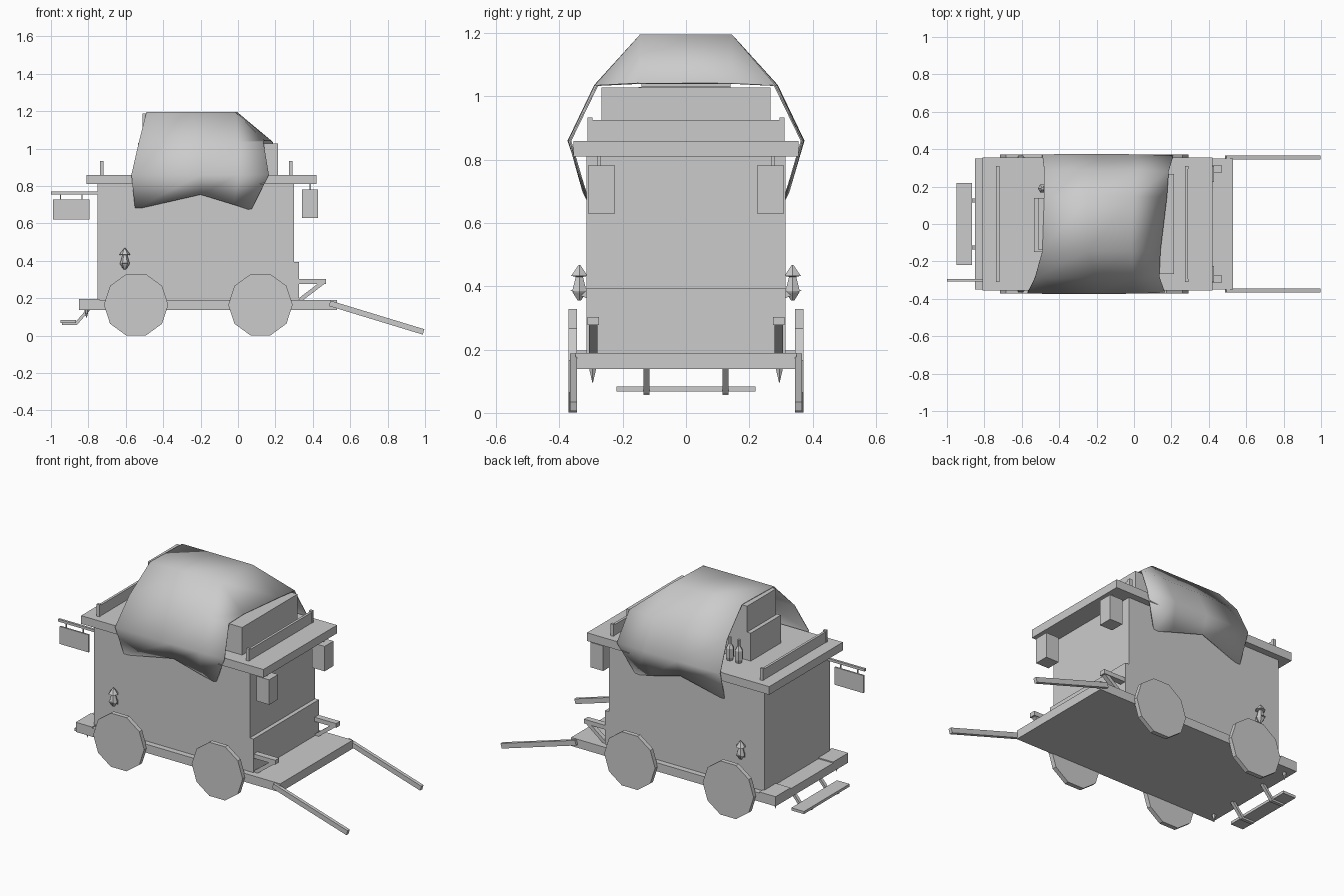
import bpy, bmesh, math
from mathutils import Vector

if "Cube" in bpy.data.objects:
    bpy.data.objects.remove(bpy.data.objects["Cube"])


def finish(name, bm, smooth=False):
    bmesh.ops.recalc_face_normals(bm, faces=bm.faces)
    me = bpy.data.meshes.new(name)
    bm.to_mesh(me)
    bm.free()
    ob = bpy.data.objects.new(name, me)
    bpy.context.collection.objects.link(ob)
    if smooth:
        for p in me.polygons:
            p.use_smooth = True
    return ob


def box(name, x, y, z):
    """Box from (min, max) pairs."""
    bm = bmesh.new()
    bmesh.ops.create_cube(bm, size=1)
    for v in bm.verts:
        v.co = Vector([r[0] + (c + 0.5) * (r[1] - r[0]) for r, c in zip((x, y, z), v.co)])
    return finish(name, bm)


def extrude_xz(name, pts, y0, y1):
    """Side profile in x-z, extruded along y."""
    bm = bmesh.new()
    f = bm.faces.new([bm.verts.new((x, y0, z)) for x, z in pts])
    r = bmesh.ops.extrude_face_region(bm, geom=[f])
    bmesh.ops.translate(bm, vec=(0, y1 - y0, 0),
                        verts=[g for g in r['geom'] if isinstance(g, bmesh.types.BMVert)])
    return finish(name, bm)


def bar(name, a, b, t, y0, y1):
    """Straight bar between two x-z points with thickness t."""
    a, b = Vector(a), Vector(b)
    d = (b - a).normalized()
    n = Vector((-d.y, d.x)) * t / 2
    return extrude_xz(name, [a - n, b - n, b + n, a + n], y0, y1)


def lathe(name, profile, loc, sides):
    """Turned part from (radius, z) points."""
    bm = bmesh.new()
    rings = [[bm.verts.new((loc[0] + r * math.cos(2 * math.pi * i / sides),
                            loc[1] + r * math.sin(2 * math.pi * i / sides), loc[2] + z))
              for i in range(sides)] for r, z in profile]
    for a, b in zip(rings, rings[1:]):
        for i in range(sides):
            j = (i + 1) % sides
            bm.faces.new((a[i], a[j], b[j], b[i]))
    bm.faces.new(rings[0][::-1])
    bm.faces.new(rings[-1])
    return finish(name, bm)


# Wagon body, floor and roof
box("body", (-.75, .30), (-.315, .315), (.185, .82))
box("chassis", (-.85, .53), (-.35, .35), (.138, .19))
box("roof", (-.81, .42), (-.355, .355), (.81, .86))
box("footboard", (.30, .325), (-.315, .315), (.19, .395))
for x in (-.735, .275):
    box("roof_rail", (x, x + .015), (-.305, .305), (.86, .925))
    for s in (-1, 1):
        box("rail_post", (x - .002, x + .017), sorted((s * .295, s * .311)), (.86, .933))

# Rear step
box("rear_step", (-.95, -.865), (-.22, .22), (.068, .084))

# Parts on both sides
octa = [(.172 * math.cos(2 * math.pi * i / 10), .165 + .172 * math.sin(2 * math.pi * i / 10))
        for i in range(10)]
for s in (-1, 1):
    def span(a, b):
        return sorted((s * a, s * b))
    # Wheels
    for cx in (-.545, .12):
        extrude_xz("wheel", [(cx + x, z) for x, z in octa], *span(.345, .372))
    # Draw shafts
    bar("shaft", (.49, .173), (.992, .02), .03, *span(.345, .366))
    # Armrests and braces
    box("armrest", (.32, .47), span(.275, .312), (.277, .303))
    bar("arm_brace", (.33, .19), (.455, .285), .022, *span(.28, .307))
    # Rear corner blocks, step struts, pegs
    box("corner_block", (-.85, -.74), span(.205, .35), (.15, .197))
    bar("step_strut", (-.865, .065), (-.795, .145), .016, *span(.115, .135))
    bar("step_foot", (-.94, .064), (-.86, .064), .014, *span(.115, .135))
    lathe("peg", [(.001, -.045), (.013, 0)], (-.81, s * .295, .14), 6)
    # Hanging front lanterns
    box("lantern", (.342, .428), span(.224, .31), (.63, .782))
    box("lantern_hanger", (.381, .389), span(.271, .279), (.78, .812))
    # Side lamps
    lathe("side_lamp", [(.006, -.045), (.024, -.02), (.026, -.015), (.013, .03),
                        (.03, .033), (.003, .068)], (-.605, s * .337, .4), 6)
    bm = bmesh.new()
    a = [bm.verts.new((x, s * y, z)) for x in (-.62, -.59)
         for y, z in ((.31, .36), (.366, .388), (.31, .393))]
    bm.faces.new(a[:3])
    bm.faces.new(a[3:])
    for i in range(3):
        j = (i + 1) % 3
        bm.faces.new((a[i], a[j], a[3 + j], a[3 + i]))
    finish("lamp_bracket", bm)

# Hanging sign on a pole
box("sign_pole", (-1.0, -.745), (-.307, -.293), (.755, .77))
box("sign_board", (-.99, -.795), (-.305, -.295), (.62, .727))
for x in (-.95, -.835):
    box("sign_hanger", (x - .003, x + .003), (-.303, -.297), (.725, .757))

# Cargo on the roof
box("front_crate", (.05, .215), (-.267, .267), (.86, 1.028))
box("lower_crate", (-.535, -.1), (-.15, .14), (.86, 1.03))
box("upper_crate", (-.51, -.05), (-.14, .14), (1.03, 1.188))
for x, y in ((-.43, .19), (-.49, .19)):
    lathe("bottle", [(.018, 0), (.024, .02), (.024, .075), (.009, .1), (.009, .14)],
          (x, y, .86), 6)

# Draped tarp: four stations along x for each level of the cross-section
levels = [
    [(-.55, .31, .675), (-.2, .335, .755), (-.02, .325, .70), (.07, .31, .67)],
    [(-.57, .37, .86), (-.2, .372, .86), (0, .37, .86), (.165, .365, .86)],
    [(-.53, .288, 1.035), (-.2, .288, 1.035), (0, .286, 1.035), (.135, .28, 1.035)],
    [(-.49, .145, 1.193), (-.25, .145, 1.193), (-.015, .145, 1.193), (.14, .145, 1.042)],
]
shift = [[.07, 0, .02, .05], [.08, 0, .02, .045], [.05, 0, .02, .05], [.01, 0, .01, .035]]
rows = [[(x, -y, z) for x, y, z in lv] for lv in levels]
rows += [[(x + d, y, z) for (x, y, z), d in zip(lv, sh)]
         for lv, sh in zip(levels[::-1], shift[::-1])]
bm = bmesh.new()
grid = [[bm.verts.new(p) for p in r] for r in rows]
for a, b in zip(grid, grid[1:]):
    for i in range(3):
        bm.faces.new((a[i], a[i + 1], b[i + 1], b[i]))
tarp = finish("tarp", bm, smooth=True)
mod = tarp.modifiers.new("thickness", 'SOLIDIFY')
mod.thickness = .005
mod.offset = 0
